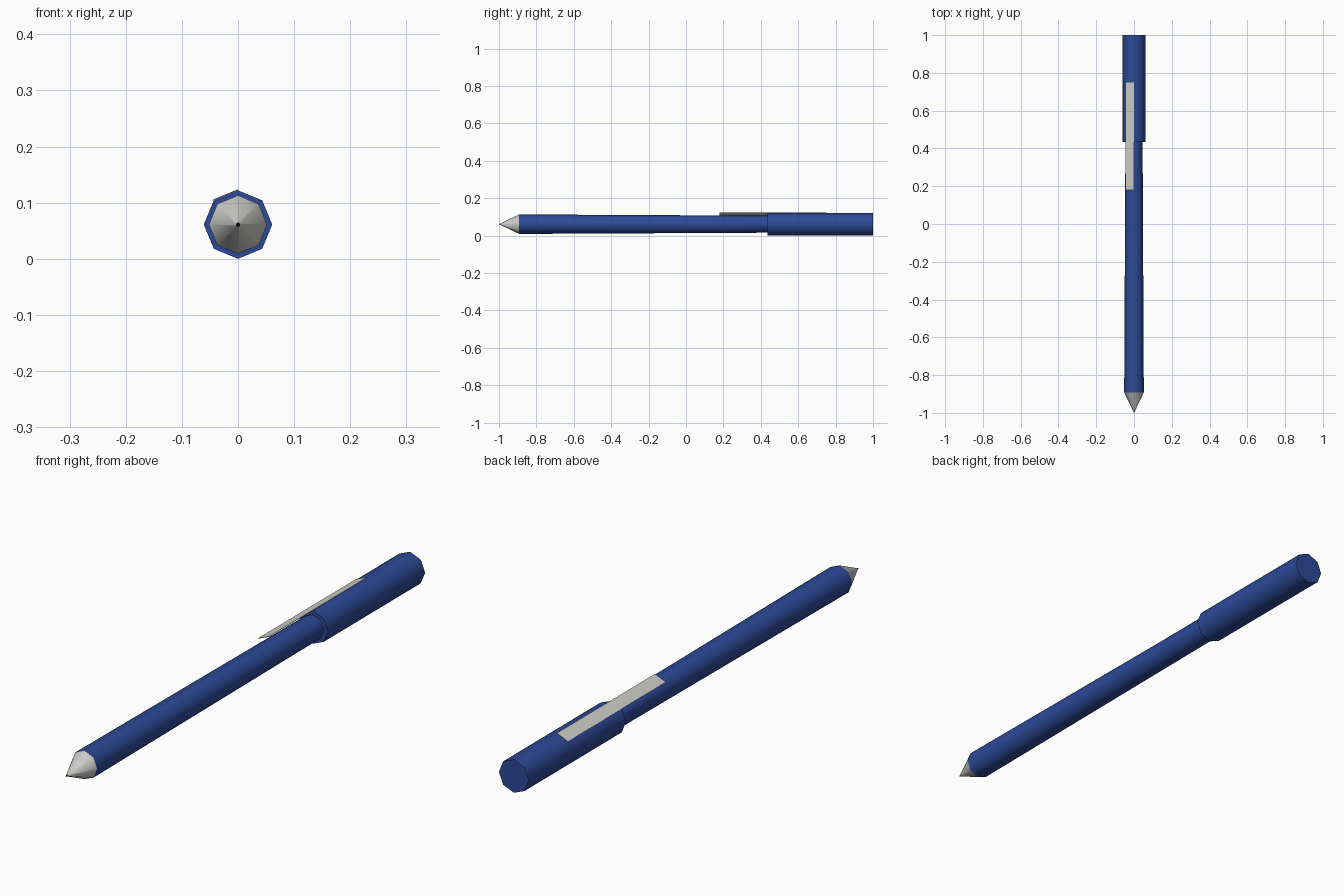
import bpy, bmesh, math

if "Cube" in bpy.data.objects:
    bpy.data.objects.remove(bpy.data.objects["Cube"])

CZ = 0.061   # height of the pen axis
SIDES = 8


def material(name, rgb):
    m = bpy.data.materials.new(name)
    m.diffuse_color = (*rgb, 1)
    m.use_nodes = True
    m.node_tree.nodes["Principled BSDF"].inputs["Base Color"].default_value = m.diffuse_color
    return m


blue = material("pen blue", (0.025, 0.068, 0.31))
silver = material("light grey metal", (0.60, 0.60, 0.58))
black = material("ink black", (0.012, 0.012, 0.012))


def finish(bm, name, mat):
    bmesh.ops.recalc_face_normals(bm, faces=bm.faces)
    me = bpy.data.meshes.new(name)
    bm.to_mesh(me)
    bm.free()
    me.materials.append(mat)
    ob = bpy.data.objects.new(name, me)
    bpy.context.collection.objects.link(ob)
    bpy.ops.object.select_all(action='DESELECT')
    ob.select_set(True)
    bpy.context.view_layer.objects.active = ob
    bpy.ops.object.shade_smooth_by_angle(angle=math.radians(50))
    return ob


def lathe(name, mat, profile, cap_start=False, cap_end=False):
    """Eight-sided tube along y from (y, radius) pairs."""
    bm = bmesh.new()
    rings = []
    for y, r in profile:
        ring = []
        for i in range(SIDES):
            a = math.tau * i / SIDES
            ring.append(bm.verts.new((r * math.cos(a), y, CZ + r * math.sin(a))))
        rings.append(ring)
    for a, b in zip(rings, rings[1:]):
        for i in range(SIDES):
            j = (i + 1) % SIDES
            bm.faces.new((a[i], a[j], b[j], b[i]))
    if cap_start:
        bm.faces.new(rings[0])
    if cap_end:
        bm.faces.new(rings[-1])
    return finish(bm, name, mat)


# Slightly tapering barrel
lathe("barrel", blue, [(-0.892, 0.052), (0.435, 0.0455)], True, True)
# Wider cap
lathe("cap", blue, [(0.435, 0.0455), (0.435, 0.061), (1.0, 0.061)], cap_end=True)
# Metal nose cone and writing point
lathe("nose_cone", silver, [(-0.892, 0.052), (-0.992, 0.004)])
lathe("writing_point", black, [(-0.992, 0.004), (-1.0, 0.001)], True)

# Clip: thin plate lying on the upper left face of the cap
bm = bmesh.new()
corners = []
for r in (0.0612, 0.0630):
    for deg in (90, 135):
        a = math.radians(deg)
        for y in (0.18, 0.75):
            corners.append(bm.verts.new((r * math.cos(a), y, CZ + r * math.sin(a))))
bmesh.ops.convex_hull(bm, input=corners)
finish(bm, "clip", silver)
